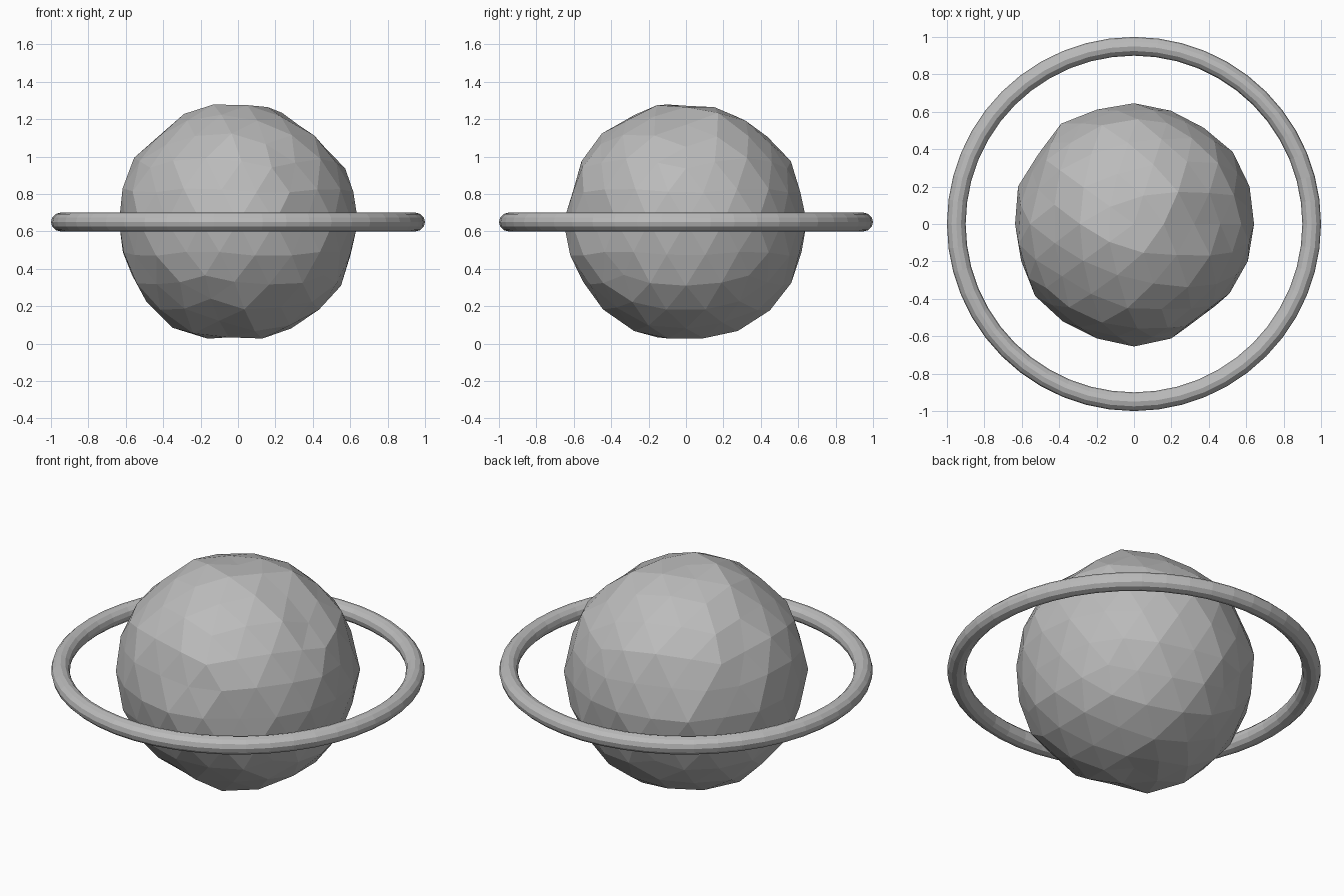
import bpy, math, random
from mathutils import Vector

if "Cube" in bpy.data.objects:
    bpy.data.objects.remove(bpy.data.objects["Cube"])

random.seed(4)
CENTRE = Vector((0, 0, 0.65))

grey = bpy.data.materials.new("stone grey")
grey.diffuse_color = (0.5, 0.5, 0.5, 1)
grey.use_nodes = True
grey.node_tree.nodes["Principled BSDF"].inputs["Base Color"].default_value = grey.diffuse_color

# Rough faceted planet: an icosphere with slightly uneven radius
bpy.ops.mesh.primitive_ico_sphere_add(subdivisions=3, radius=1, location=CENTRE)
planet = bpy.context.object
planet.name = "planet"
planet.data.materials.append(grey)

# Directions of shallow dents and bumps, with their radius change
bumps = [((0.4, 0, 0.45), -0.04), ((0.37, -0.5, 0), -0.03), ((0, 0, -1), -0.035),
         ((-0.17, -0.1, -0.65), 0.025), ((-0.35, 0, -0.57), 0.02),
         ((-0.39, 0.53, 0), 0.015), ((0, -1, 0), 0.01), ((0, 1, 0), 0.01),
         ((-0.1, -0.4, -0.5), -0.02), ((0, 0, 1), -0.015)]
for v in planet.data.vertices:
    n = v.co.normalized()
    r = 0.642 + random.uniform(-0.012, 0.012)
    for d, amount in bumps:
        r += amount * math.exp(-(n.angle(Vector(d)) / 0.22) ** 2)
    v.co = n * r

# Thin ring around the planet
bpy.ops.mesh.primitive_torus_add(location=CENTRE, major_radius=0.95, minor_radius=0.05,
                                 major_segments=48, minor_segments=12)
ring = bpy.context.object
ring.name = "ring"
ring.data.materials.append(grey)
for ob in (planet, ring):
    ob.data.shade_flat()
